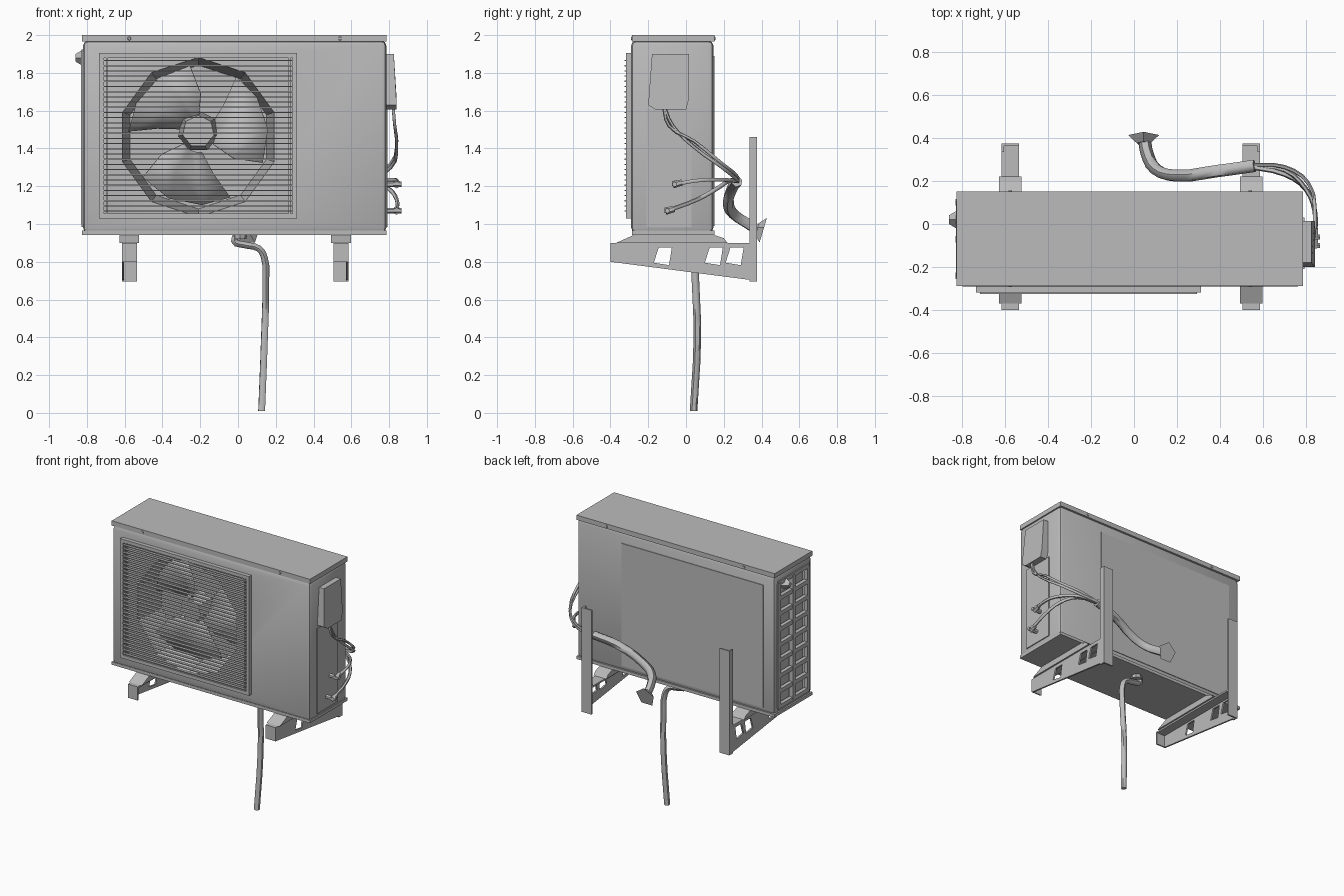
import bpy, bmesh, math
from mathutils import Vector, Matrix

if "Cube" in bpy.data.objects:
    bpy.data.objects.remove(bpy.data.objects["Cube"], do_unlink=True)

grey = bpy.data.materials.new("plain grey")
grey.diffuse_color = (0.5, 0.5, 0.5, 1)
grey.use_nodes = True
grey.node_tree.nodes["Principled BSDF"].inputs["Base Color"].default_value = (0.5, 0.5, 0.5, 1)


def finish(name, bm, smooth=False):
    bmesh.ops.recalc_face_normals(bm, faces=bm.faces)
    me = bpy.data.meshes.new(name)
    bm.to_mesh(me)
    bm.free()
    me.materials.append(grey)
    ob = bpy.data.objects.new(name, me)
    bpy.context.collection.objects.link(ob)
    if smooth:
        select(ob)
        bpy.ops.object.shade_smooth_by_angle(angle=math.radians(40))
    return ob


def select(ob):
    bpy.ops.object.select_all(action='DESELECT')
    ob.select_set(True)
    bpy.context.view_layer.objects.active = ob


def add_box(bm, x, y, z):
    """Add a box given its (min, max) span on each axis."""
    size = Matrix.Diagonal((x[1] - x[0], y[1] - y[0], z[1] - z[0], 1))
    mid = Matrix.Translation((sum(x) / 2, sum(y) / 2, sum(z) / 2))
    return bmesh.ops.create_cube(bm, size=1, matrix=mid @ size)["verts"]


def box(name, x, y, z, bevel=0, smooth=False):
    bm = bmesh.new()
    add_box(bm, x, y, z)
    if bevel:
        bmesh.ops.bevel(bm, geom=bm.edges[:], offset=bevel, segments=2,
                        profile=0.5, affect='EDGES')
    return finish(name, bm, smooth)


def prism(name, outline, x):
    """Extrude a (y, z) outline along x."""
    bm = bmesh.new()
    face = bm.faces.new([bm.verts.new((x[0], y, z)) for y, z in outline])
    side = bmesh.ops.extrude_face_region(bm, geom=[face])["geom"]
    bmesh.ops.translate(bm, vec=(x[1] - x[0], 0, 0),
                        verts=[v for v in side if isinstance(v, bmesh.types.BMVert)])
    return finish(name, bm)


def cylinder(name, centre, axis, r1, r2, depth, sides, smooth=False):
    bm = bmesh.new()
    turn = Vector(axis).to_track_quat('Z', 'Y').to_matrix().to_4x4()
    bmesh.ops.create_cone(bm, cap_ends=True, segments=sides, radius1=r1, radius2=r2,
                          depth=depth, matrix=Matrix.Translation(centre) @ turn)
    return finish(name, bm, smooth)


def cut(ob, cutter):
    mod = ob.modifiers.new("cut", 'BOOLEAN')
    mod.operation, mod.object, mod.solver = 'DIFFERENCE', cutter, 'EXACT'
    select(ob)
    bpy.ops.object.modifier_apply(modifier="cut")
    bpy.data.objects.remove(cutter, do_unlink=True)


def tube(name, points, radius):
    cu = bpy.data.curves.new(name, 'CURVE')
    cu.dimensions, cu.bevel_depth, cu.bevel_resolution = '3D', radius, 1
    cu.use_fill_caps = True
    cu.resolution_u = 3
    sp = cu.splines.new('BEZIER')
    sp.bezier_points.add(len(points) - 1)
    for bp, p in zip(sp.bezier_points, points):
        bp.co = p
        bp.handle_left_type = bp.handle_right_type = 'AUTO'
    cu.materials.append(grey)
    ob = bpy.data.objects.new(name, cu)
    bpy.context.collection.objects.link(ob)
    select(ob)
    bpy.ops.object.convert(target='MESH')
    bpy.ops.object.shade_smooth_by_angle(angle=math.radians(60))


# Casing with a fan well and a recess behind the side vent
FAN = Vector((-0.21, 0, 1.46))
casing = box("casing", (-0.82, 0.785), (-0.29, 0.145), (0.955, 1.97), 0.025, True)
cut(casing, cylinder("well_cutter", FAN + Vector((0, -0.2, 0)), (0, 1, 0),
                     0.43, 0.38, 0.26, 10))
cut(casing, box("vent_cutter", (-0.9, -0.78), (-0.24, 0.1), (1.0, 1.91)))
box("lid", (-0.825, 0.785), (-0.287, 0.15), (1.965, 2.0))
box("base_tray", (-0.825, 0.785), (-0.287, 0.15), (0.943, 0.965))

# Lid screws
for x in (-0.575, 0.54):
    cylinder("lid_screw", (x, -0.288, 1.982), (0, -1, 0), 0.012, 0.008, 0.008, 6)
    cylinder("lid_screw", (x, 0.151, 1.982), (0, 1, 0), 0.012, 0.008, 0.008, 6)

# Fan: hub and three twisted blades
cylinder("fan_hub", FAN + Vector((0, -0.19, 0.03)), (0, -1, 0), 0.11, 0.085, 0.12, 7)
for angle in (125, 5, 245):
    bm = bmesh.new()
    grid = []
    for r, sweep, width in ((0.09, 0, 35), (0.22, 4, 42), (0.37, 12, 40)):
        row = []
        for t in (-1, -0.3, 0.4, 1):
            a = math.radians(angle + sweep + t * width)
            row.append(bm.verts.new((FAN.x + r * math.cos(a), -0.17 + 0.055 * t,
                                     FAN.z + 0.01 + r * math.sin(a))))
        grid.append(row)
    for inner, outer in zip(grid, grid[1:]):
        for i in range(3):
            bm.faces.new((inner[i], inner[i + 1], outer[i + 1], outer[i]))
    blade = finish("fan_blade", bm, True)
    blade.modifiers.new("thickness", 'SOLIDIFY').thickness = 0.008

# Front grille: frame, uprights and thin slats
bm = bmesh.new()
for x in ((-0.735, -0.71), (0.288, 0.312)):
    add_box(bm, x, (-0.318, -0.28), (1.03, 1.905))
for z in ((1.03, 1.055), (1.88, 1.905)):
    add_box(bm, (-0.735, 0.312), (-0.318, -0.28), z)
for x in (-0.695, 0.272):
    add_box(bm, (x - 0.005, x + 0.005), (-0.312, -0.285), (1.05, 1.885))
finish("grille_frame", bm)
bm = bmesh.new()
for i in range(30):
    z = 1.068 + i * 0.0275
    add_box(bm, (-0.715, 0.292), (-0.325, -0.305), (z - 0.003, z + 0.003))
finish("grille_slats", bm)

# Back coil panel
box("back_panel", (-0.73, 0.42), (0.14, 0.15), (0.99, 1.89))

# Side vent lattice and handle
bm = bmesh.new()
for y in (-0.24, -0.07, 0.1):
    add_box(bm, (-0.83, -0.8), (y - 0.015, y + 0.015), (1.0, 1.91))
for i in range(9):
    z = 1.0 + i * 0.1137
    add_box(bm, (-0.828, -0.8), (-0.25, 0.11), (z - 0.015, z + 0.015))
finish("side_vent", bm)
handle = cylinder("side_handle", (-0.835, 0.02, 1.88), (-1, 0, 0), 0.05, 0.02, 0.05, 4)

# Connection side: cover plate, terminal cover, valves
box("valve_panel", (0.78, 0.792), (-0.21, 0.03), (0.985, 1.61))
cover = prism("terminal_cover", [(-0.2, 1.63), (-0.16, 1.605), (0.0, 1.605), (0.015, 1.66),
                                 (0.015, 1.9), (-0.18, 1.9)], (0.78, 0.84))
for v in cover.data.vertices:
    if v.co.x > 0.8 and v.co.z > 1.8:
        v.co.x -= 0.015
for y, z in ((-0.06, 1.21), (-0.1, 1.07)):
    cylinder("valve", (0.82, y, z), (1, 0, 0), 0.016, 0.014, 0.09, 6)
    cylinder("valve_nut", (0.84, y + 0.015, z + 0.004), (0, 1, 0.25), 0.02, 0.016, 0.05, 6)

# Pipe bundle, its flared end and the lines feeding it
tube("pipe_bundle", [(0.05, 0.385, 0.965), (0.06, 0.33, 1.0), (0.1, 0.255, 1.05),
                     (0.19, 0.225, 1.1), (0.38, 0.245, 1.19), (0.56, 0.27, 1.225)], 0.03)
cylinder("pipe_end", (0.045, 0.39, 0.965), (0, 1, -0.3), 0.035, 0.075, 0.035, 5)
for i, (y, z) in enumerate(((-0.06, 1.21), (-0.1, 1.07))):
    tube("refrigerant_line", [(0.54, 0.265, 1.225), (0.7, 0.25 - i * 0.02, 1.23),
                              (0.8, 0.16, 1.235 - i * 0.05), (0.84, 0.06, 1.23 - i * 0.1),
                              (0.84, y, z)], 0.011)
    tube("power_cable", [(0.54, 0.275, 1.225), (0.7, 0.265, 1.24 + i * 0.02),
                         (0.81, 0.19, 1.3 + i * 0.02), (0.84, 0.04, 1.41 + i * 0.03),
                         (0.83, -0.07 - i * 0.02, 1.52), (0.82, -0.12, 1.63)], 0.009)

# Drain hose
tube("drain_hose", [(0.01, 0.04, 0.95), (-0.02, 0.04, 0.91), (0.03, 0.04, 0.89),
                    (0.11, 0.04, 0.87), (0.14, 0.045, 0.82), (0.147, 0.05, 0.7),
                    (0.14, 0.06, 0.4), (0.125, 0.04, 0.01)], 0.02)
cylinder("drain_spout", (0.01, 0.04, 0.935), (0, 0, 1), 0.035, 0.04, 0.03, 8)

# Wall brackets: slotted flange, top plate, post and rubber rail
for mid, out in ((-0.575, -1), (0.545, 1)):
    def span(a, b):
        return tuple(sorted((mid + out * a, mid + out * b)))
    flange = prism("bracket_flange", [(-0.4, 0.9), (0.37, 0.9), (0.37, 0.7), (-0.4, 0.8)],
                   span(0.028, 0.04))
    for y in (-0.17, 0.1, 0.21):
        cut(flange, prism("slot_cutter", [(y, 0.795), (y + 0.025, 0.875), (y + 0.095, 0.875),
                                          (y + 0.08, 0.782)], span(0, 0.1)))
    box("bracket_top", span(-0.04, 0.04), (-0.4, 0.37), (0.888, 0.9))
    box("bracket_post", span(-0.04, 0.04), (0.363, 0.375), (0.695, 1.46))
    box("bracket_post_flange", span(0.028, 0.04), (0.335, 0.375), (0.695, 1.46))
    prism("bracket_front_lip", [(-0.4, 0.8), (-0.4, 0.9), (-0.39, 0.9), (-0.39, 0.8)],
          span(-0.04, 0.04))
    prism("rubber_rail", [(-0.37, 0.9), (0.22, 0.9), (0.2, 0.925), (0.14, 0.945),
                          (-0.27, 0.945)], span(-0.052, 0.052))
